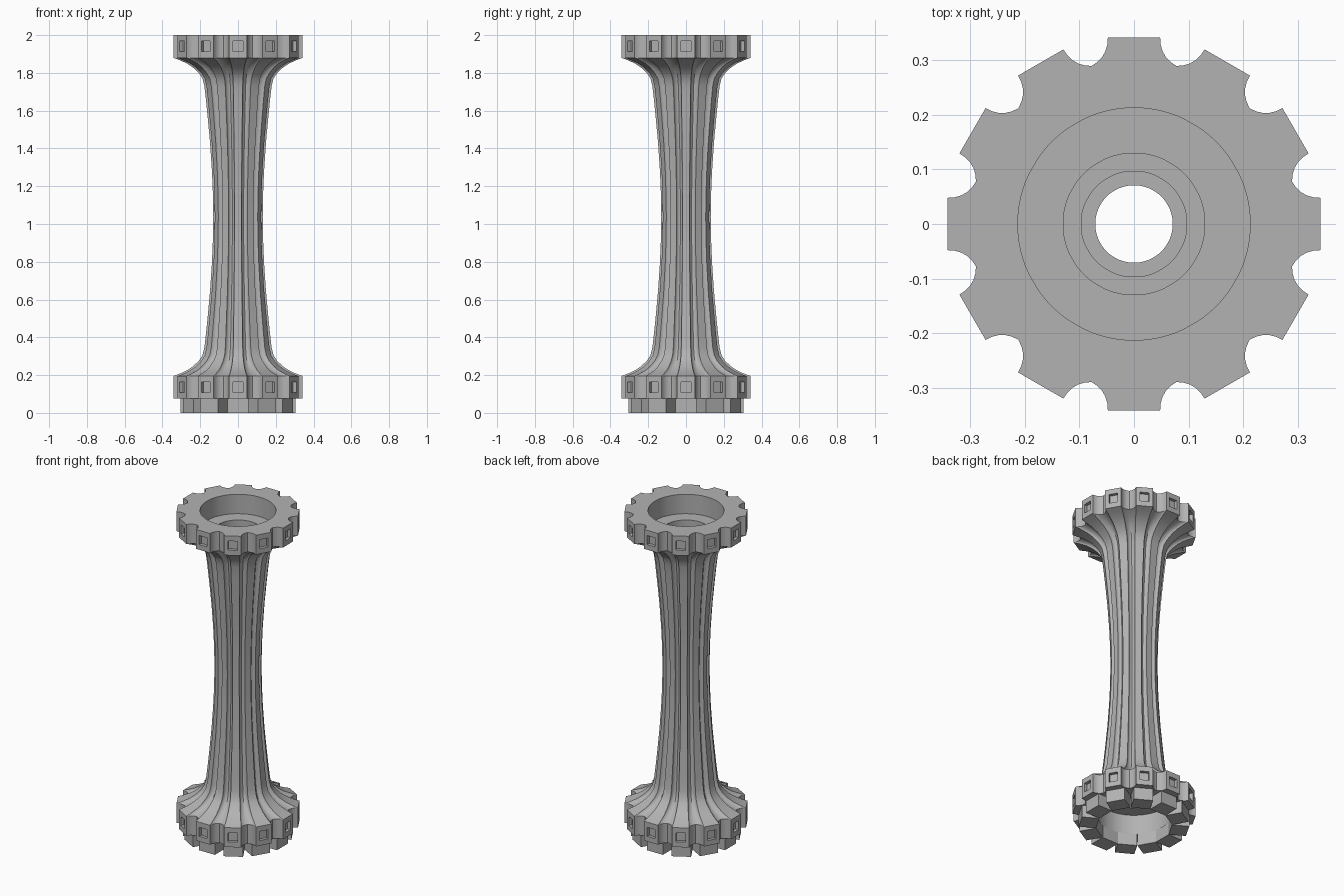
import bpy, bmesh, math
from mathutils import Vector, Matrix

if "Cube" in bpy.data.objects:
    bpy.data.objects.remove(bpy.data.objects["Cube"])

grey = bpy.data.materials.new("stone grey")
grey.use_nodes = True
grey.diffuse_color = (0.45, 0.45, 0.45, 1)
grey.node_tree.nodes["Principled BSDF"].inputs["Base Color"].default_value = (0.45, 0.45, 0.45, 1)

TEETH = 12
STEP = math.tau / TEETH
FACE, HALF, CUSP = 0.342, 0.048, 0.300   # tooth face distance, half width, notch ridge
HOLE = 0.213
Z_LOW, Z_LOW_TOP, Z_HIGH, Z_TOP = 0.075, 0.195, 1.88, 2.0


def half_notch():
    """Concave arc from a tooth corner to the ridge in the middle of the notch."""
    a = Vector((FACE, HALF))
    b = Vector((CUSP * math.cos(STEP / 2), CUSP * math.sin(STEP / 2)))
    chord = b - a
    inward = Vector((-chord.y, chord.x)).normalized()
    if inward.x > 0:
        inward = -inward
    return [a + chord * t + inward * 0.036 * t * (1 - t) for t in (i / 5 for i in range(6))]


def gear_section():
    side = [Vector((FACE, 0.026))] + half_notch()
    mirrored = [Vector((p.x, -p.y)) for p in reversed(side[:-1])]
    points = []
    for k in range(TEETH):
        turn = Matrix.Rotation(k * STEP, 2)
        points += [turn @ p for p in mirrored + side]
    return points


GEAR = gear_section()


def gear(radius, z):
    return [(p.x * radius / FACE, p.y * radius / FACE, z) for p in GEAR]


def circle(radius, z):
    return [(*(p.normalized() * radius), z) for p in GEAR]


def finish(bm, name):
    bmesh.ops.recalc_face_normals(bm, faces=bm.faces)
    mesh = bpy.data.meshes.new(name)
    bm.to_mesh(mesh)
    bm.free()
    mesh.materials.append(grey)
    obj = bpy.data.objects.new(name, mesh)
    bpy.context.collection.objects.link(obj)
    bpy.ops.object.select_all(action="DESELECT")
    obj.select_set(True)
    bpy.context.view_layer.objects.active = obj
    bpy.ops.object.shade_smooth_by_angle(angle=math.radians(25))
    return obj


def loft(rings):
    """Closed solid through a loop of matching rings."""
    bm = bmesh.new()
    loops = [[bm.verts.new(p) for p in ring] for ring in rings]
    for a, b in zip(loops, loops[1:] + loops[:1]):
        for i in range(len(a)):
            j = (i + 1) % len(a)
            bm.faces.new((a[i], a[j], b[j], b[i]))
    bmesh.ops.recalc_face_normals(bm, faces=bm.faces)
    return bm


# Toothed end rings with a square recess in every tooth
def toothed_ring(name, z0, z1):
    mid = (z0 + z1) / 2
    bm = loft([gear(FACE, z0), gear(FACE, mid - 0.028), gear(FACE, mid + 0.028),
               gear(FACE, z1), circle(HOLE, z1), circle(HOLE, z0)])
    panels = []
    for f in bm.faces:
        c = f.calc_center_median()
        if abs(c.z - mid) < 0.01 and abs(c.xy.length - FACE) < 0.0005 and abs(f.normal.z) < 0.1:
            panels.append(f)
    for f in bmesh.ops.extrude_discrete_faces(bm, faces=panels)["faces"]:
        bmesh.ops.translate(bm, verts=f.verts, vec=-f.normal * 0.02)
    finish(bm, name)


toothed_ring("upper_ring", Z_HIGH, Z_TOP)
toothed_ring("lower_ring", Z_LOW, Z_LOW_TOP)

# Fluted, flared column with a stepped bore; profile runs from the end to the waist
MIDDLE = (Z_HIGH + Z_LOW_TOP) / 2
flare = [(0.0, 0.342), (0.012, 0.31), (0.03, 0.27), (0.05, 0.24), (0.08, 0.208),
         (0.11, 0.188), (0.15, 0.178), (0.22, 0.170), (0.32, 0.160), (0.45, 0.148),
         (0.6, 0.138), (0.72, 0.133)]
lower = [(Z_LOW_TOP + d, r) for d, r in flare]
upper = [(2 * MIDDLE - z, r) for z, r in reversed(lower)]
bore = [(Z_HIGH, 0.13), (Z_HIGH - 0.06, 0.13), (Z_HIGH - 0.06, 0.097),
        (Z_HIGH - 0.12, 0.097), (Z_HIGH - 0.12, 0.071)]
bore += [(2 * MIDDLE - z, r) for z, r in reversed(bore)]
finish(loft([gear(r, z) for z, r in lower + [(MIDDLE, 0.131)] + upper]
            + [circle(r, z) for z, r in bore]), "fluted_column")

# Ring of foot blocks under the lower ring
for k in range(TEETH):
    bm = bmesh.new()
    bmesh.ops.create_cube(bm, size=1)
    bmesh.ops.scale(bm, verts=bm.verts, vec=(0.098, 0.11, Z_LOW))
    bmesh.ops.translate(bm, verts=bm.verts, vec=(0.256, 0, Z_LOW / 2))
    bmesh.ops.rotate(bm, verts=bm.verts, matrix=Matrix.Rotation(k * STEP, 3, "Z"))
    finish(bm, f"foot_block_{k + 1}")
